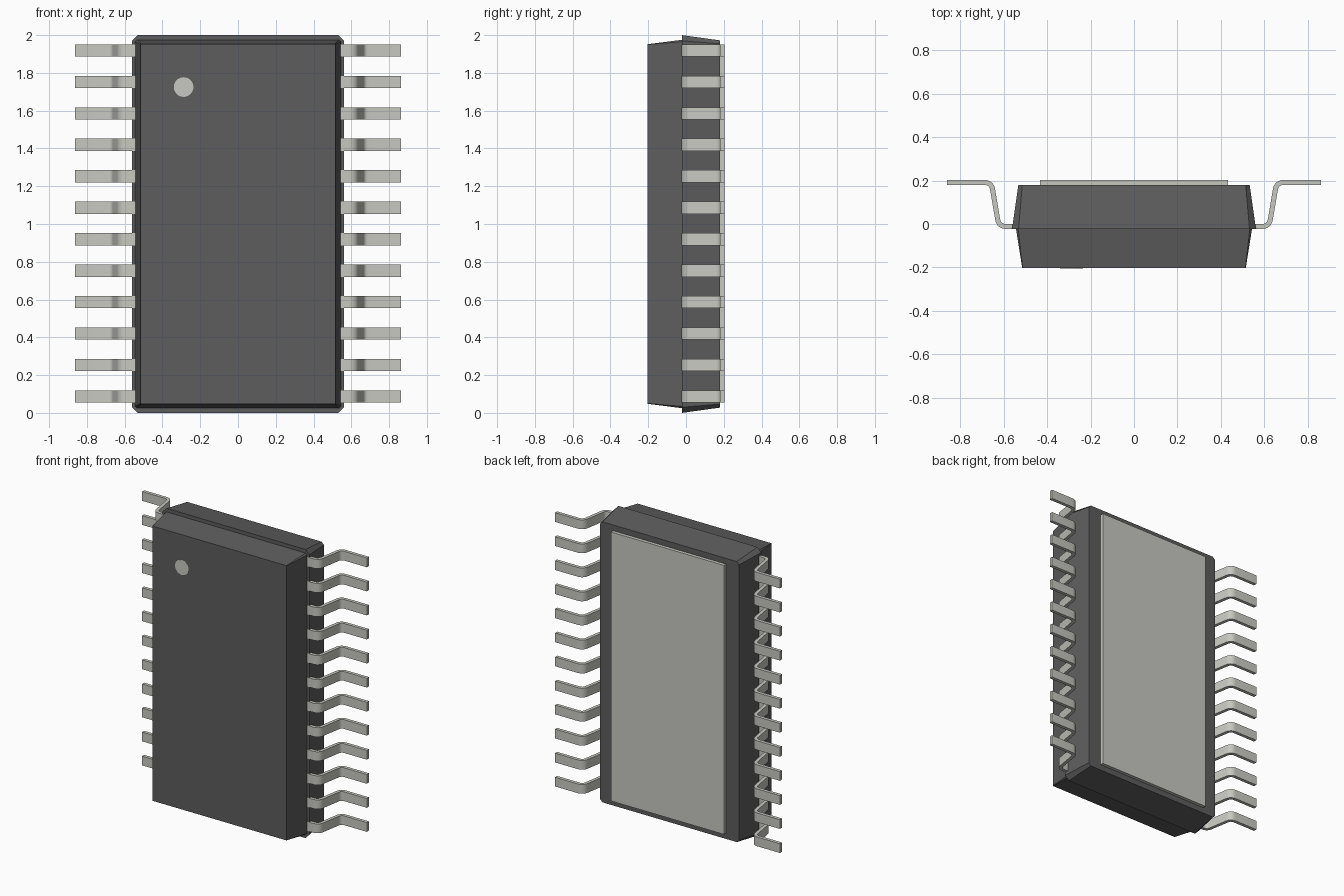
import bpy, bmesh, math
from mathutils import Vector

if "Cube" in bpy.data.objects:
    bpy.data.objects.remove(bpy.data.objects["Cube"])

def material(name, rgb):
    m = bpy.data.materials.new(name)
    m.diffuse_color = (*rgb, 1)
    m.use_nodes = True
    m.node_tree.nodes["Principled BSDF"].inputs["Base Color"].default_value = m.diffuse_color
    return m

PLASTIC = material("dark_plastic", (0.11, 0.11, 0.11))
METAL = material("tinned_metal", (0.58, 0.58, 0.54))

def finish(name, bm, mat):
    bmesh.ops.recalc_face_normals(bm, faces=bm.faces)
    me = bpy.data.meshes.new(name)
    bm.to_mesh(me)
    bm.free()
    me.materials.append(mat)
    ob = bpy.data.objects.new(name, me)
    bpy.context.collection.objects.link(ob)
    return ob

def loft(name, rings, mat):
    """Skin closed rings of equal point count and cap both ends."""
    bm = bmesh.new()
    loops = [[bm.verts.new(p) for p in ring] for ring in rings]
    for a, b in zip(loops, loops[1:]):
        for i in range(len(a)):
            j = (i + 1) % len(a)
            bm.faces.new((a[i], a[j], b[j], b[i]))
    bm.faces.new(loops[0])
    bm.faces.new(loops[-1])
    return finish(name, bm, mat)

def chamfered_rect(y, hx, hz, c):
    """Octagonal outline in the xz plane, centred on z = 1."""
    ring = []
    for sx, sz in ((1, 1), (-1, 1), (-1, -1), (1, -1)):
        pair = [(sx * hx, y, 1 + sz * (hz - c)), (sx * (hx - c), y, 1 + sz * hz)]
        ring += pair if sx * sz > 0 else pair[::-1]
    return ring

Y_FRONT, Y_SPLIT, Y_BACK, Y_FOOT = -0.203, -0.022, 0.18, 0.203

# Two tapered halves of the moulded body
loft("body_front_half", [chamfered_rect(Y_FRONT, 0.515, 0.952, 0.002),
                         chamfered_rect(Y_SPLIT, 0.544, 0.975, 0.010)], PLASTIC)
loft("body_back_half", [chamfered_rect(Y_SPLIT, 0.562, 1.0, 0.030),
                        chamfered_rect(Y_BACK, 0.533, 0.972, 0.018)], PLASTIC)

# Thermal pad on the back
def rect(y, hx, hz):
    return [(sx * hx, y, 1 + sz * hz) for sx, sz in ((1, 1), (-1, 1), (-1, -1), (1, -1))]

loft("thermal_pad", [rect(Y_BACK - 0.01, 0.433, 0.932), rect(Y_FOOT, 0.433, 0.932)], METAL)

# Pin-one marker dot
def circle(y, r, n=32):
    return [(-0.288 + r * math.cos(2 * math.pi * i / n), y,
             1.725 + r * math.sin(2 * math.pi * i / n)) for i in range(n)]

loft("pin_one_dot", [circle(Y_FRONT + 0.01, 0.052), circle(Y_FRONT - 0.001, 0.052)], METAL)

# Gull-wing leads: rounded centreline, thickened and extruded
def rounded(points, radius, steps=6):
    pts = [Vector(p) for p in points]
    out = [pts[0]]
    for a, b, c in zip(pts, pts[1:], pts[2:]):
        u, v = (a - b).normalized(), (c - b).normalized()
        half = u.angle(v) / 2
        centre = b + (u + v).normalized() * radius / math.sin(half)
        t = radius / math.tan(half)
        r0, r1 = b + u * t - centre, b + v * t - centre
        sweep = r0.angle(r1)
        for i in range(steps + 1):
            k = i / steps
            out.append(centre + (r0 * math.sin((1 - k) * sweep)
                                 + r1 * math.sin(k * sweep)) / math.sin(sweep))
    return out + [pts[-1]]

THICK, WIDTH, PITCH, COUNT, Z0 = 0.023, 0.064, 1 / 6, 12, 0.086
path = rounded([(0.53, -0.011), (0.623, -0.011), (0.657, 0.1915), (0.862, 0.1915)], 0.036)
sections = []
for i, p in enumerate(path):
    d = (path[min(i + 1, len(path) - 1)] - path[max(i - 1, 0)]).normalized()
    n = Vector((-d.y, d.x)) * THICK / 2
    if i < 2 or i > len(path) - 3:
        n = Vector((0, THICK / 2))
    lo, hi = p - n, p + n
    z, w = Z0, WIDTH / 2
    sections.append([(lo.x, lo.y, z - w), (hi.x, hi.y, z - w),
                     (hi.x, hi.y, z + w), (lo.x, lo.y, z + w)])
leads = loft("leads", sections, METAL)
bpy.context.view_layer.objects.active = leads
leads.select_set(True)
bpy.ops.object.shade_smooth_by_angle(angle=math.radians(30))

# Twelve leads up each side
arr = leads.modifiers.new("row", 'ARRAY')
arr.count = COUNT
arr.use_relative_offset = False
arr.use_constant_offset = True
arr.constant_offset_displace = (0, 0, PITCH)
leads.modifiers.new("both_sides", 'MIRROR')
